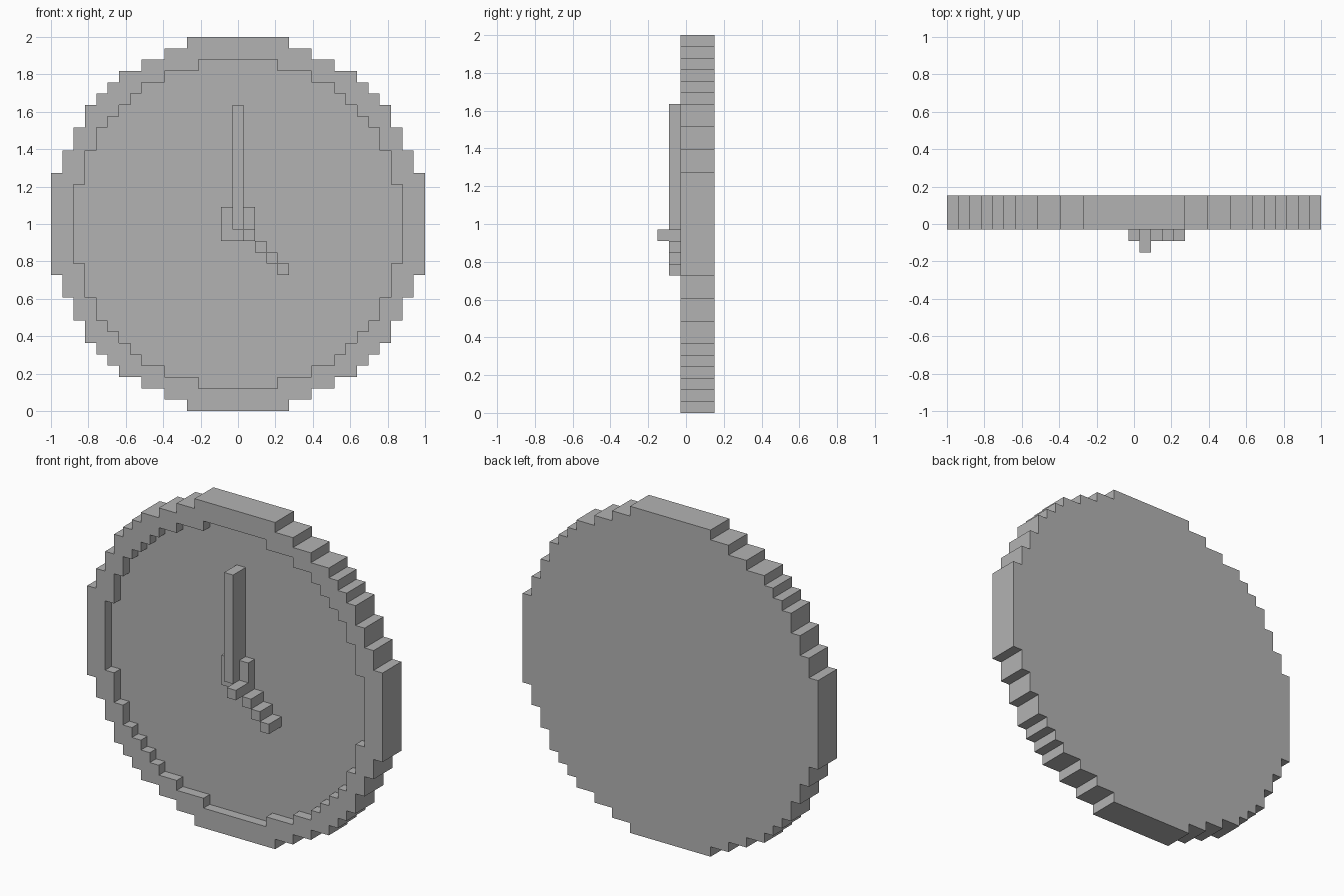
import bpy
import bmesh

cube = bpy.data.objects.get("Cube")
if cube:
    bpy.data.objects.remove(cube)

U = 2 / 33  # size of one block

grey = bpy.data.materials.new("plain grey")
grey.use_nodes = True
colour = (0.45, 0.45, 0.45, 1)
grey.diffuse_color = colour
grey.node_tree.nodes["Principled BSDF"].inputs["Base Color"].default_value = colour


def place(x, y, z):
    """Block units to model space, with the dial centre at z = 1."""
    return (x * U, y * U, 1 + z * U)


def finish(name, bm):
    bmesh.ops.recalc_face_normals(bm, faces=bm.faces[:])
    mesh = bpy.data.meshes.new(name)
    bm.to_mesh(mesh)
    bm.free()
    mesh.materials.append(grey)
    obj = bpy.data.objects.new(name, mesh)
    bpy.context.collection.objects.link(obj)
    return obj


def stepped_circle(widths):
    """Clockwise stepped outline, symmetric about both axes and the diagonal."""
    heights = widths[::-1]
    quarter = []
    for i, (w, h) in enumerate(zip(widths, heights)):
        quarter.append((w, h))
        if i + 1 < len(widths):
            quarter.append((w, heights[i + 1]))
    right = quarter + [(x, -z) for x, z in reversed(quarter)]
    return right + [(-x, -z) for x, z in right]


def box(name, x, y, z):
    """Box from (low, high) ranges in block units."""
    bm = bmesh.new()
    bmesh.ops.create_cube(bm, size=1)
    for v in bm.verts:
        v.co = place(*(r[0] if c < 0 else r[1] for c, r in zip(v.co, (x, y, z))))
    return finish(name, bm)


# Clock body: stepped disc with a raised rim around a recessed dial
outer = stepped_circle([4.5, 6.5, 8.5, 10.5, 11.5, 12.5, 13.5, 14.5, 15.5, 16.5])
inner = stepped_circle([3.5, 6.5, 8.5, 9.5, 10.5, 11.5, 12.5, 13.5, 14.5])
FRONT, DIAL, BACK = -0.5, 0.5, 2.5

bm = bmesh.new()
rim_edges = []
for outline, depth in ((outer, BACK), (inner, DIAL)):
    near = [bm.verts.new(place(x, FRONT, z)) for x, z in outline]
    far = [bm.verts.new(place(x, depth, z)) for x, z in outline]
    for i in range(len(outline)):
        j = (i + 1) % len(outline)
        wall = bm.faces.new((near[i], near[j], far[j], far[i]))
        rim_edges.append(wall.edges[0])
    bm.faces.new(far)
bmesh.ops.triangle_fill(bm, use_beauty=True, edges=rim_edges)
finish("clock_body", bm)

# Square hub behind the hands
box("hub", (-1.5, 1.5), (-0.5, DIAL), (-1.5, 1.5))

# Minute hand pointing straight up
box("minute_hand", (-0.5, 0.5), (-1.5, DIAL), (-0.5, 10.5))

# Hour hand: a pin, then blocks stepping down to the side
box("hand_pin", (0.5, 1.5), (-2.5, -0.5), (-1.5, -0.5))
for i in range(3):
    box(f"hour_hand_block_{i + 1}", (1.5 + i, 2.5 + i), (-1.5, DIAL), (-2.5 - i, -1.5 - i))
